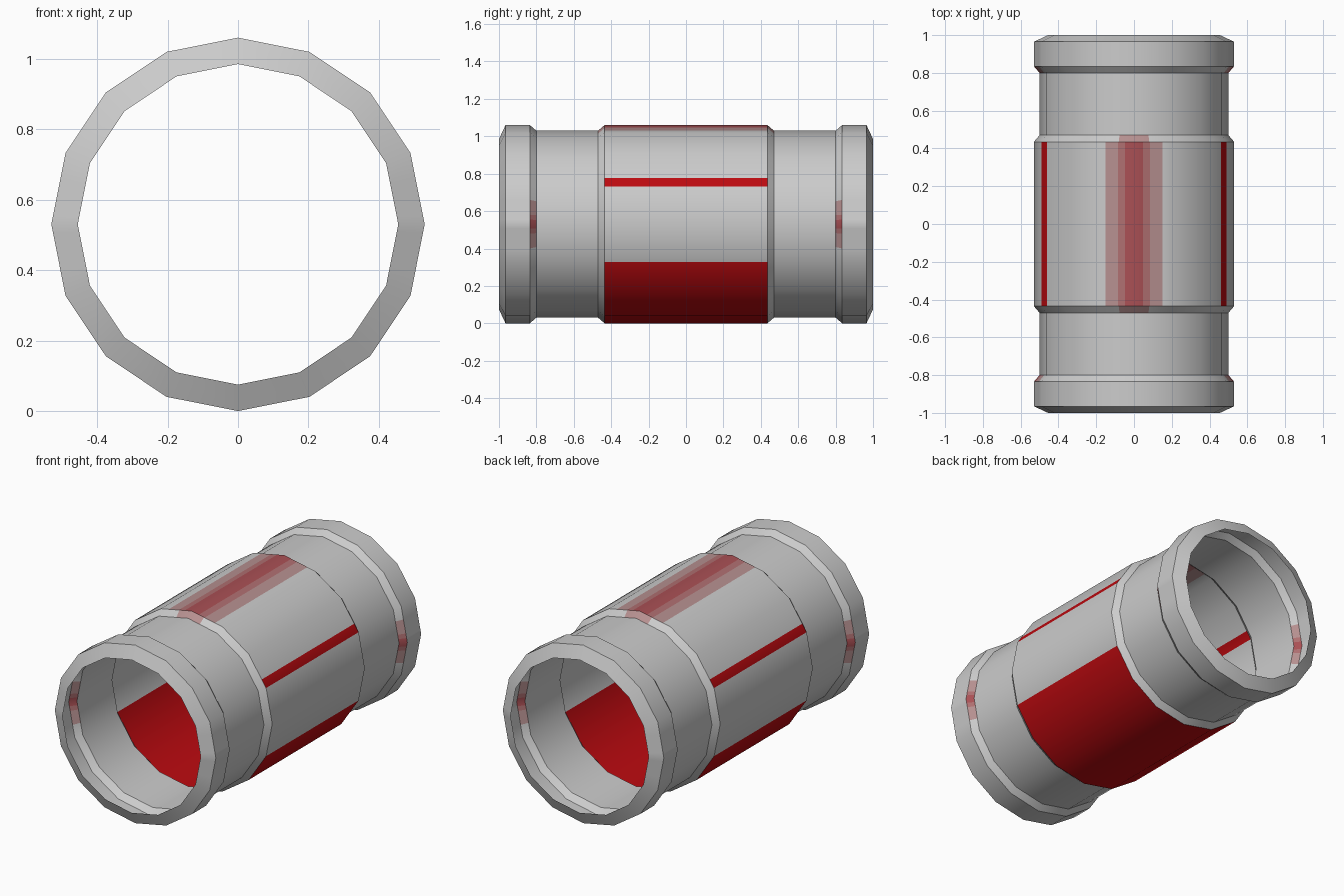
import bpy, bmesh, math

if "Cube" in bpy.data.objects:
    bpy.data.objects.remove(bpy.data.objects["Cube"])

SIDES = 16
CENTRE_Z = 0.53


def material(name, rgb):
    m = bpy.data.materials.new(name)
    m.diffuse_color = (*rgb, 1.0)
    m.use_nodes = True
    m.node_tree.nodes["Principled BSDF"].inputs["Base Color"].default_value = m.diffuse_color
    return m


GREY, RED, PALE, MID, DARK = range(5)
MATERIALS = [
    material("light grey", (0.60, 0.60, 0.60)),
    material("deep red", (0.50, 0.003, 0.005)),
    material("pale pink", (0.47, 0.28, 0.28)),
    material("rose", (0.43, 0.16, 0.165)),
    material("dusty red", (0.40, 0.08, 0.09)),
]


def rim_point(u):
    """Point on the unit polygon; u counts sides, starting at +x."""
    k = math.floor(u)
    t = u - k
    a, b = (2 * math.pi * j / SIDES for j in (k, k + 1))
    return (math.cos(a) * (1 - t) + math.cos(b) * t,
            math.sin(a) * (1 - t) + math.sin(b) * t)


def tube(name, profile, cuts=(), colour=lambda u, y: GREY):
    """Sweep a (y, radius) profile round the polygon, with extra side cuts."""
    profile = sorted(profile)
    cols = sorted(set(range(SIDES)) | {c % SIDES for c in cuts})
    bm = bmesh.new()
    rings = []
    for u in cols:
        x, z = rim_point(u)
        rings.append([bm.verts.new((x * r, y, z * r + CENTRE_Z)) for y, r in profile])
    for i, u in enumerate(cols):
        j = (i + 1) % len(cols)
        middle = (u + (cols[j] if j else SIDES)) / 2
        for s in range(len(profile) - 1):
            f = bm.faces.new((rings[i][s], rings[i][s + 1],
                              rings[j][s + 1], rings[j][s]))
            f.material_index = colour(middle, (profile[s][0] + profile[s + 1][0]) / 2)
    mesh = bpy.data.meshes.new(name)
    bm.to_mesh(mesh)
    bm.free()
    for m in MATERIALS:
        mesh.materials.append(m)
    ob = bpy.data.objects.new(name, mesh)
    bpy.context.collection.objects.link(ob)
    bpy.ops.object.select_all(action='DESELECT')
    ob.select_set(True)
    bpy.context.view_layer.objects.active = ob
    bpy.ops.object.shade_smooth_by_angle(angle=math.radians(30))
    return ob


# Central sleeve: red underside, thin side stripes, graded band along the top
def sleeve_colour(u, y):
    if 9 < u < 15 or 1 < u < 1.25 or 6.75 < u < 7:
        return RED
    d = abs(u - 4)
    return DARK if d < 0.23 else MID if d < 0.42 else PALE if d < 0.75 else GREY


top_cuts = [4 + s * d for s in (-1, 1) for d in (0.23, 0.42, 0.75)]
tube("central_sleeve", [(-0.435, 0.53), (0.435, 0.53)],
     top_cuts + [1.25, 6.75], sleeve_colour)


# Faded patches on the inner slope of each end collar, at both sides
def collar_colour(u, y):
    if not 0.80 < abs(y) < 0.835:
        return GREY
    d = abs((u + 4) % 8 - 4)
    return DARK if d < 0.12 else MID if d < 0.25 else PALE if d < 0.64 else GREY


collar_cuts = [c + s * d for c in (0, 8) for s in (-1, 1) for d in (0.12, 0.25, 0.64)]

for side, label in ((-1, "front"), (1, "back")):
    def at(points):
        return [(side * y, r) for y, r in points]

    # Bevelled collar at the open end
    tube(label + "_collar",
         at([(1.0, 0.455), (0.965, 0.53), (0.835, 0.53), (0.80, 0.50)]),
         collar_cuts, collar_colour)
    # Narrower pipe between collar and sleeve
    tube(label + "_pipe", at([(0.80, 0.50), (0.47, 0.50)]))
    # Sloped shoulder up to the sleeve
    tube(label + "_shoulder", at([(0.47, 0.50), (0.435, 0.53)]), [3.6, 4.4],
         lambda u, y: PALE if abs(u - 4) < 0.4 else GREY)
